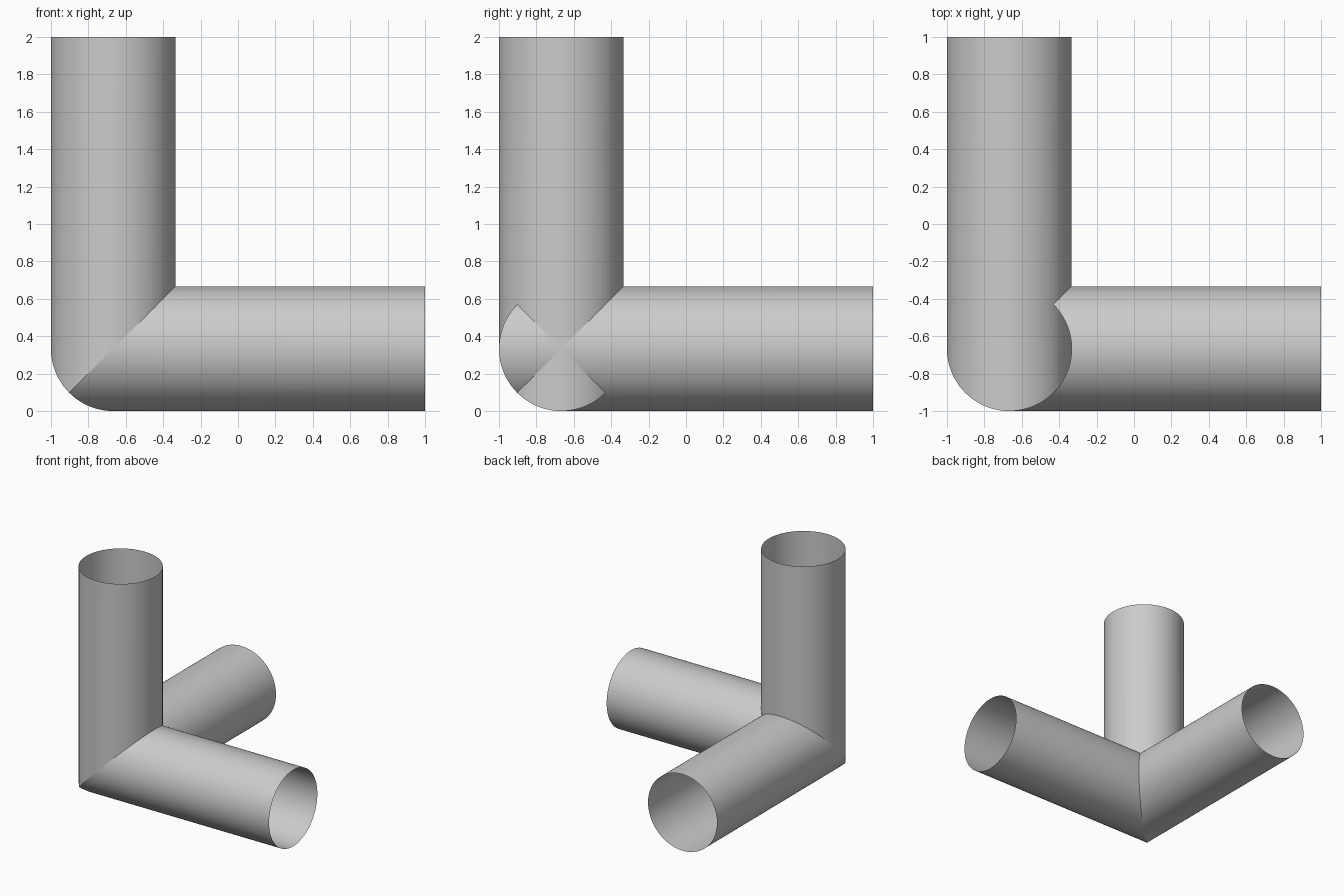
import bpy
import bmesh
import math
from mathutils import Vector

if "Cube" in bpy.data.objects:
    bpy.data.objects.remove(bpy.data.objects["Cube"])

R = 1 / 3                              # tube radius
CORNER = Vector((-2 / 3, -2 / 3, R))   # point where the three axes meet
REACH = 5 / 3                          # corner to open end
SIDES = 96


def tube(name, axis, start):
    """Open thin tube along +axis; start(m) gives the trimmed inner end."""
    bm = bmesh.new()
    inner, outer = [], []
    for i in range(SIDES):
        a = 2 * math.pi * i / SIDES
        u, v = R * math.cos(a), R * math.sin(a)
        for ring, along in ((inner, start(max(u, v))), (outer, REACH)):
            p = Vector((0, 0, 0))
            p[axis] = along
            p[(axis + 1) % 3] = u
            p[(axis + 2) % 3] = v
            ring.append(bm.verts.new(CORNER + p))
    for i in range(SIDES):
        j = (i + 1) % SIDES
        face = bm.faces.new((inner[i], inner[j], outer[j], outer[i]))
        face.smooth = True
    mesh = bpy.data.meshes.new(name)
    bm.to_mesh(mesh)
    bm.free()
    obj = bpy.data.objects.new(name, mesh)
    bpy.context.collection.objects.link(obj)
    return obj


# Side tube is mitred against the other two
tube("side_tube", 0, lambda m: m)
# Rear and upright tubes also run on inside the joint, closing each other's walls
tube("rear_tube", 1, lambda m: -abs(m))
tube("upright_tube", 2, lambda m: -abs(m))
